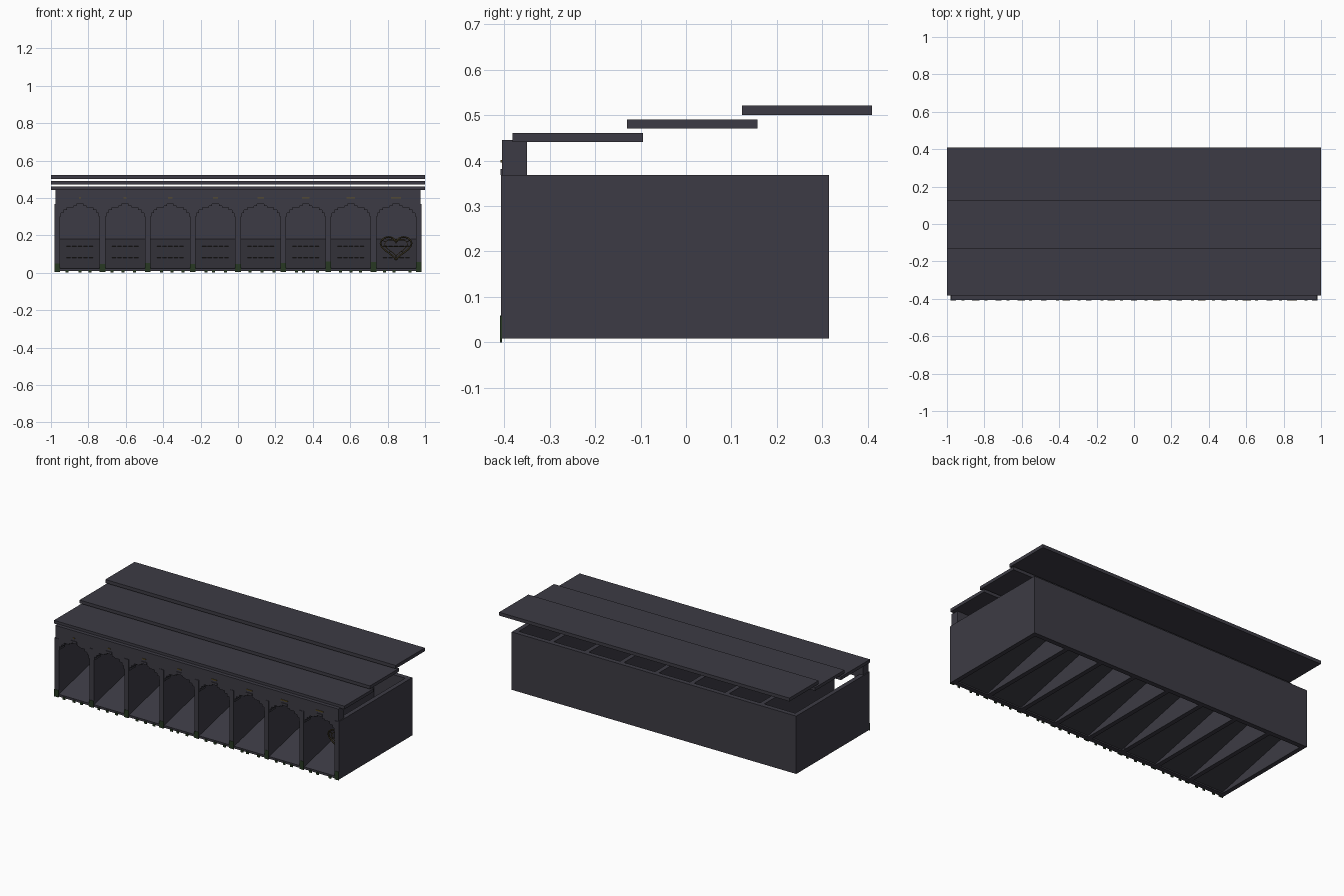
import bpy, bmesh, math, random

if "Cube" in bpy.data.objects:
    bpy.data.objects.remove(bpy.data.objects["Cube"])

random.seed(4)


def material(name, rgb):
    m = bpy.data.materials.new(name)
    m.diffuse_color = (*rgb, 1)
    m.use_nodes = True
    m.node_tree.nodes["Principled BSDF"].inputs["Base Color"].default_value = m.diffuse_color
    return m


STONE = material("slate stone", (0.046, 0.044, 0.058))
MOSS = material("dark moss", (0.02, 0.04, 0.016))
GOLD = material("old gold", (0.13, 0.09, 0.02))
BRONZE = material("dark bronze", (0.035, 0.028, 0.012))


def mesh_object(name, bm, mat):
    bmesh.ops.recalc_face_normals(bm, faces=bm.faces)
    me = bpy.data.meshes.new(name)
    bm.to_mesh(me)
    bm.free()
    me.materials.append(mat)
    ob = bpy.data.objects.new(name, me)
    bpy.context.collection.objects.link(ob)
    return ob


def boxes(name, mat, *ranges):
    """One object made of boxes, each given as (x0, x1, y0, y1, z0, z1)."""
    bm = bmesh.new()
    for x0, x1, y0, y1, z0, z1 in ranges:
        vs = bmesh.ops.create_cube(bm, size=1)["verts"]
        for v in vs:
            v.co = (x0 if v.co.x < 0 else x1,
                    y0 if v.co.y < 0 else y1,
                    z0 if v.co.z < 0 else z1)
    return mesh_object(name, bm, mat)


def prism(name, mat, points, extrude):
    """Flat outline pushed along a direction."""
    bm = bmesh.new()
    f = bm.faces.new([bm.verts.new(p) for p in points])
    out = bmesh.ops.extrude_face_region(bm, geom=[f])["geom"]
    bmesh.ops.translate(bm, vec=extrude,
                        verts=[g for g in out if isinstance(g, bmesh.types.BMVert)])
    return mesh_object(name, bm, mat)


PITCH, HALF_PIER = 0.2415, 0.014
FRONT, BACK, BOTTOM, TOP = -0.405, 0.315, 0.008, 0.368
piers = [i * PITCH for i in range(-4, 5)]
stalls = [(i + 0.5) * PITCH for i in range(-4, 4)]

# Open-topped, open-bottomed shell with stall dividers
boxes("back_wall", STONE, (-0.98, 0.98, BACK - 0.03, BACK, BOTTOM, TOP))
boxes("stall_dividers", STONE,
      *[(x - HALF_PIER, x + HALF_PIER, FRONT, BACK - 0.03, BOTTOM, TOP) for x in piers])

# Arcade front: a comb outline with stepped arches
steps = [(0.106, BOTTOM), (0.106, 0.30), (0.100, 0.30), (0.100, 0.32), (0.088, 0.32),
         (0.088, 0.335), (0.070, 0.335), (0.070, 0.35), (0.034, 0.35), (0.034, 0.357),
         (0.018, 0.357), (0.018, 0.367)]
outline = [(-0.975, FRONT, BOTTOM)]
for cx in stalls:
    outline += [(cx - dx, FRONT, z) for dx, z in steps]
    outline += [(cx + dx, FRONT, z) for dx, z in reversed(steps)]
outline += [(0.975, FRONT, BOTTOM), (0.975, FRONT, 0.445), (-0.975, FRONT, 0.445)]
prism("arcade_front", STONE, outline, (0, 0.055, 0))

# Thin pier faces, sill and keystones
boxes("pier_faces", STONE,
      *[(x - HALF_PIER, x + HALF_PIER, FRONT - 0.003, FRONT, BOTTOM, TOP) for x in piers])
boxes("front_sill", STONE, (-0.97, 0.97, FRONT, FRONT + 0.03, BOTTOM, 0.022))
boxes("keystones", STONE,
      *[(x - 0.02, x + 0.02, FRONT - 0.004, FRONT, 0.368, 0.382) for x in stalls])

# Sloping stall floors
for cx in stalls:
    x0, w = cx - 0.108, 0.216
    prism("stall_ramp", STONE,
          [(x0, -0.40, 0.010), (x0, -0.40, 0.022), (x0, 0.29, 0.182), (x0, 0.29, 0.168)],
          (w, 0, 0))

# Narrow marks lying across each floor
marks = []
for cx in stalls:
    for z in (0.08, 0.14):
        y = -0.40 + (z - 0.022) * 0.69 / 0.16
        marks += [(cx + k * 0.03 - 0.011, cx + k * 0.03 + 0.011, y - 0.003, y + 0.003,
                   z - 0.003, z + 0.002) for k in (-2, -1, 0, 1, 2)]
boxes("floor_marks", BRONZE, *marks)

# Small plates above the arches
boxes("stall_plates", GOLD,
      *[(x - 0.005 - i * 0.003, x + 0.005 + i * 0.003, FRONT - 0.004, FRONT, 0.396, 0.402)
        for i, x in enumerate(stalls)])

# Overlapping roof slabs
for y0, y1, z0, z1 in ((-0.382, -0.095, 0.441, 0.461),
                       (-0.13, 0.158, 0.471, 0.491),
                       (0.123, 0.41, 0.501, 0.522)):
    boxes("roof_slab", STONE, (-1, 1, y0, y1, z0, z1))

# Moss on the pier feet and along the sill
boxes("pier_moss", MOSS,
      *[(x - 0.015, x + 0.015, -0.41, FRONT, 0.004, random.uniform(0.045, 0.06))
        for x in piers])
tufts = []
for cx in stalls:
    for k in (-1, 0, 1):
        x = cx + k * 0.06 + random.uniform(-0.015, 0.015)
        tufts.append((x - 0.008, x + 0.008, -0.41, FRONT, 0, 0.014))
boxes("sill_moss", MOSS, *tufts)


# Heart ornament in the last stall: two wire loops and cross braces
def wire(name, mat, paths, radius):
    cu = bpy.data.curves.new(name, "CURVE")
    cu.dimensions = "3D"
    cu.bevel_depth = radius
    cu.bevel_resolution = 1
    for pts, closed in paths:
        sp = cu.splines.new("POLY")
        sp.points.add(len(pts) - 1)
        for p, co in zip(sp.points, pts):
            p.co = (*co, 1)
        sp.use_cyclic_u = closed
    cu.materials.append(mat)
    ob = bpy.data.objects.new(name, cu)
    bpy.context.collection.objects.link(ob)


def heart(scale, y):
    pts = []
    for k in range(28):
        t = math.tau * k / 28
        hx = 16 * math.sin(t) ** 3
        hz = 13 * math.cos(t) - 5 * math.cos(2 * t) - 2 * math.cos(3 * t) - math.cos(4 * t)
        pts.append((stalls[-1] + hx * scale, y, 0.14 + hz * scale * 0.83))
    return pts


outer, inner = heart(0.0052, -0.2), heart(0.0038, -0.2)
wire("heart_frame", BRONZE, [(outer, True)], 0.005)
wire("heart_inner", GOLD, [(inner, True)], 0.002)
wire("heart_braces", BRONZE,
     [([inner[k], inner[28 - k]], False) for k in (5, 8)]
     + [([outer[k], inner[k]], False) for k in range(2, 28, 4)], 0.0025)
